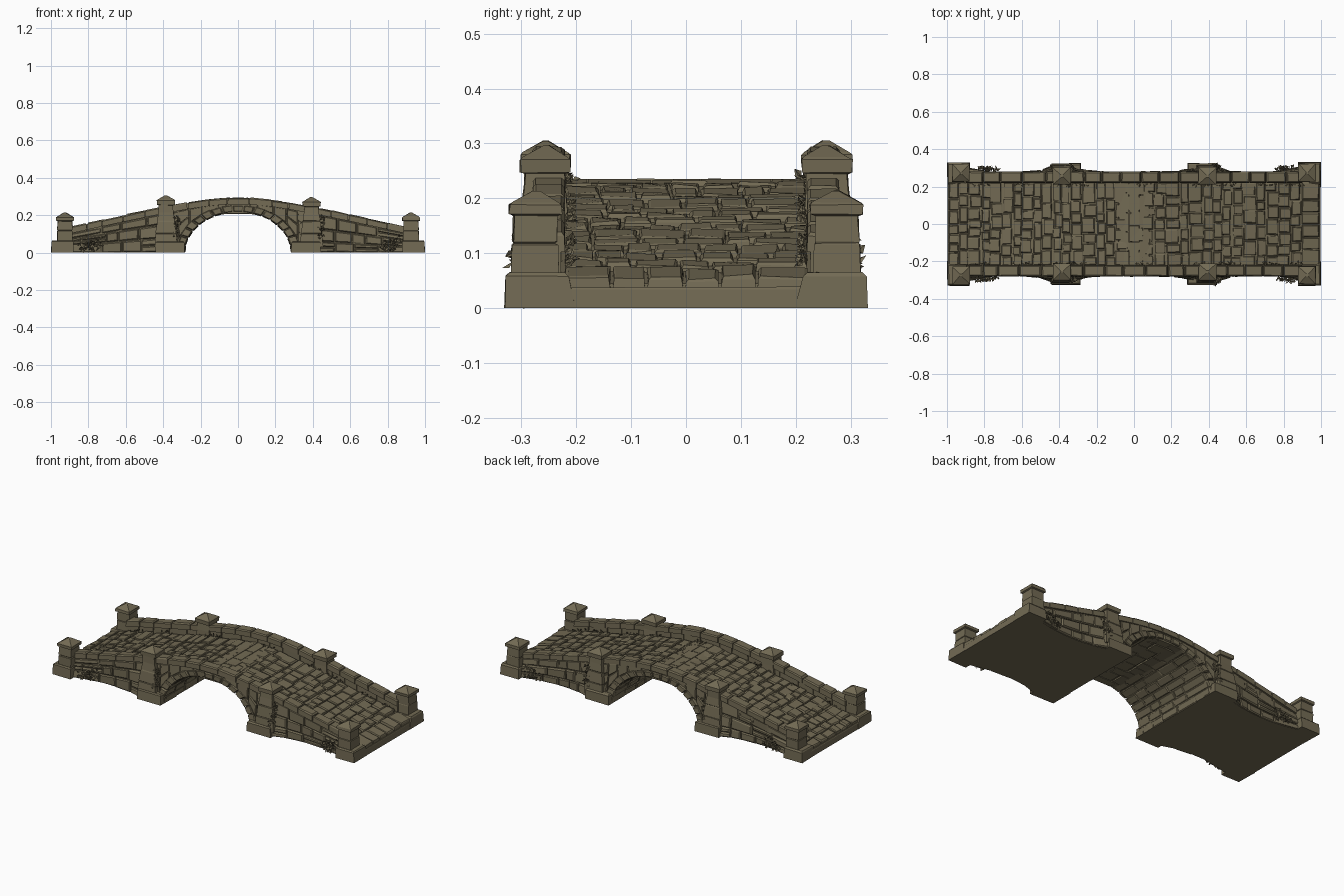
import bpy, bmesh, math, random
from mathutils import Vector

if "Cube" in bpy.data.objects:
    bpy.data.objects.remove(bpy.data.objects["Cube"])

random.seed(7)
R = random.uniform
mat = bpy.data.materials.new("weathered stone")
mat.diffuse_color = (0.17, 0.145, 0.088, 1)
mat.use_nodes = True
mat.node_tree.nodes["Principled BSDF"].inputs["Base Color"].default_value = mat.diffuse_color

A, B = 0.287, 0.221          # arch half width and rise


def top(x):                  # parapet top line
    return 0.295 - 0.23 * (math.sqrt(x * x + 0.0625) - 0.25)


def deck(x):                 # walking surface line
    return top(x) - 0.062


def arch(x, a=A, b=B):       # arch line, zero outside the opening
    return b * math.sqrt(max(0, 1 - (x / a) ** 2))


def face(x, z):              # outer wall half width, flaring towards the foot
    ax = min(abs(x), 0.9)
    fl = 0.038 * (ax / 0.4) ** 2 if ax < 0.44 else 0.03 * ((ax - 0.66) / 0.22) ** 2
    return 0.274 + fl * max(0, 1 - z / (top(x) - 0.03))


def finish(bm, name, closed=True):
    if closed:
        bmesh.ops.recalc_face_normals(bm, faces=bm.faces[:])
    me = bpy.data.meshes.new(name)
    bm.to_mesh(me)
    bm.free()
    me.materials.append(mat)
    ob = bpy.data.objects.new(name, me)
    bpy.context.collection.objects.link(ob)


def rings(bm, loops):        # skin a stack of four-sided loops and close the ends
    vs = [[bm.verts.new(p) for p in lp] for lp in loops]
    for a, b in zip(vs, vs[1:]):
        for i in range(4):
            bm.faces.new((a[i], a[(i + 1) % 4], b[(i + 1) % 4], b[i]))
    bm.faces.new(vs[0][::-1])
    bm.faces.new(vs[-1])


def stone(bm, f, u0, u1, v0, v1, w0, w1, vs=1.0, c=0.005, gap=0.0015, j=0.002):
    # chamfered block in mapped space; vs converts lengths to v units
    loops = []
    for w, i in ((w0, gap), (w1 - c, gap), (w1, gap + c)):
        lp = []
        for u, v, su, sv in ((u0, v0, 1, 1), (u1, v0, -1, 1), (u1, v1, -1, -1), (u0, v1, 1, -1)):
            k = j if w != w0 else 0
            du = su * (i + R(0, k))
            dv = sv * (i + R(0, k)) * vs
            lp.append(f(u + du, v + dv, w + R(-k, k) * 0.7))
        loops.append(lp)
    rings(bm, loops)


def cuts(a, b, lo, hi):      # random joints from a to b
    out = [a]
    while b - out[-1] > hi * 1.3:
        out.append(out[-1] + R(lo, hi))
    return list(zip(out, out[1:] + [b]))


# solid core with the arch opening
bm = bmesh.new()
xs = [0.985, 0.9, 0.85, 0.8, 0.7, 0.6, 0.5, 0.44, 0.4, 0.34]
xs = [-x for x in xs] + [-A * math.cos(math.pi * i / 24) for i in range(25)] + xs[::-1]
sec = []
for x in xs:
    b, t = arch(x), deck(x) - 0.012
    yb, yt = face(x, b) - 0.01, face(x, t) - 0.01
    sec.append([(x, -yb, b), (x, yb, b), (x, yt, t), (x, -yt, t)])
rings(bm, sec)
finish(bm, "bridge_core")

# deck paving
bm = bmesh.new()
on_deck = lambda u, v, w: Vector((u, v, deck(u) + w))
for x0, x1 in cuts(-0.992, 0.992, 0.045, 0.08):
    for y0, y1 in cuts(-0.223, 0.223, 0.045, 0.09):
        d = R(-0.008, 0.008)
        e = 0 if abs(x0) > 0.93 or abs(x1) > 0.93 else d
        stone(bm, on_deck, x0 + e, x1 + e, y0, y1, -0.025, R(-0.004, 0.003), j=0.004, c=0.004)
finish(bm, "deck_paving")

# parapets and coping, both sides
bm = bmesh.new()
cop = bmesh.new()
for s in (-1, 1):
    wall_map = lambda u, v, w: Vector((u, s * v, top(u) + w))
    for x0, x1 in cuts(-0.9, 0.9, 0.08, 0.13):
        stone(bm, wall_map, x0, x1, 0.224 + R(0, .003), 0.273, -0.085, -0.03, c=0.003)
    for x0, x1 in cuts(-0.9, 0.9, 0.08, 0.13):
        stone(cop, wall_map, x0, x1, 0.219, 0.282, -0.036, R(-.003, .002), c=0.006)
finish(bm, "parapet_blocks")
finish(cop, "parapet_coping")

# side wall masonry: wings and spandrels
bm = bmesh.new()
for s in (-1, 1):
    def side(u, v, w):
        b = arch(u, A + 0.045, B + 0.032)
        z = b + v * (top(u) - 0.036 - b)
        return Vector((u, s * (face(u, z) + w), z))
    for m in (-1, 1):
        row = 0
        for k in range(3):
            nxt = 1 if k == 2 else row + R(0.29, 0.38)
            for a, b in cuts(0.42, 0.9, 0.06, 0.14):
                u0, u1 = sorted((m * a, m * b))
                h = top(u0) - 0.036
                if R(0, 1) < 0.3:        # some stones are split in two
                    mid = (row + nxt) / 2
                    stone(bm, side, u0, u1, row, mid, -0.02, R(-.003, .004), 1 / h)
                    stone(bm, side, u0, u1, mid, nxt, -0.02, R(-.003, .004), 1 / h)
                else:
                    stone(bm, side, u0, u1, row, nxt, -0.02, R(-.003, .005), 1 / h)
            row = nxt
        for a, b, n in ((0.1, 0.19, 1), (0.19, 0.26, 1), (0.26, 0.32, 2), (0.32, 0.36, 3)):
            u0, u1 = sorted((m * a, m * b))
            for k in range(n):
                stone(bm, side, u0, u1, k / n, (k + 1) / n, -0.02, R(-.003, .003), 8, c=0.003)
finish(bm, "side_wall_masonry")

# arch ring stones on both faces
bm = bmesh.new()
N = 17
L = math.pi * 0.25
for s in (-1, 1):
    def ring_map(u, v, w):
        t = u / 0.25
        x, z = (A + v) * math.cos(t), (B + v * 0.75) * math.sin(t)
        return Vector((x, s * (face(x, z) + w), z))
    for i in range(N):
        stone(bm, ring_map, L * i / N, L * (i + 1) / N, -0.004, 0.045 + R(-.004, .004),
              -0.03, R(0.003, 0.008), c=0.004)
finish(bm, "arch_ring_stones")

# arch underside stones
bm = bmesh.new()


def vault(u, v, w):
    t = u / 0.25
    x, z = (A - w) * math.cos(t), (B - w) * math.sin(t)
    return Vector((x, v * face(x, z) / 0.274, z))


for i in range(N):
    for y0, y1 in cuts(-0.268, 0.268, 0.07, 0.13):
        stone(bm, vault, L * i / N, L * (i + 1) / N, y0, y1, -0.015, R(0.002, 0.006), c=0.004)
finish(bm, "arch_vault_stones")


def tower(bm, cx, s, levels):     # stacked square profile: z, half x, inner y, outer y
    loops = []
    for z, hx, yi, yo in levels:
        loops.append([(cx + p * hx + R(-.002, .002), s * (y + R(-.002, .002)), z + (R(-.001, .001) if z else 0))
                      for p, y in ((-1, yi), (1, yi), (1, yo), (-1, yo))])
    rings(bm, loops)


# posts, buttresses and footings
mid = bmesh.new()
end = bmesh.new()
foot = bmesh.new()
for s in (-1, 1):
    for cx, dz in ((-0.385, 0.003), (0.393, -0.006)):
        m = 1 if cx > 0 else -1
        tower(mid, cx, s, [(0.03, 0.062, .2, .318), (0.10, 0.056, .2, .312), (0.102, 0.053, .2, .308),
                           (0.104, 0.056, .2, .311), (0.165, 0.048, .2, .304), (0.168, 0.045, .2, .3),
                           (0.171, 0.046, .215, .302), (0.215, 0.04, .218, .296),
                           (0.25 + dz, 0.038, .22, .294), (0.253 + dz, 0.047, .211, .302),
                           (0.276 + dz, 0.048, .21, .303), (0.281 + dz, 0.042, .216, .297),
                           (0.302 + dz, 0.006, .25, .262)])
        tower(foot, m * 0.363, s, [(0, 0.079, .18, .325), (0.054, 0.077, .18, .324), (0.06, 0.07, .18, .317)])
    for m in (-1, 1):
        tower(end, m * 0.925, s, [(0.05, 0.042, .232, .318), (0.115, 0.041, .234, .317), (0.118, 0.038, .237, .314),
                                  (0.121, 0.041, .235, .316), (0.168, 0.039, .236, .314), (0.171, 0.047, .226, .322),
                                  (0.188, 0.047, .226, .322), (0.192, 0.042, .231, .317), (0.214, 0.005, .268, .278)])
        tower(foot, m * 0.938, s, [(0, 0.061, .2, .33), (0.058, 0.059, .215, .328), (0.065, 0.053, .222, .321)])
for m in (-1, 1):
    tower(foot, m * 0.965, 1, [(0, 0.033, -.24, .24), (0.034, 0.032, -.24, .24), (0.038, 0.028, -.24, .24)])
finish(mid, "middle_posts")
finish(end, "end_posts")
finish(foot, "footings")


# small pointed folded leaves
def leaf(bm, p, s, size):
    d = Vector((R(-1, 1), s * R(0, 1), R(-0.6, 1))).normalized()
    n = d.cross(Vector((R(-1, 1), R(-1, 1), R(-1, 1)))).normalized()
    up = d.cross(n) * size * 0.15
    a, b = bm.verts.new(p), bm.verts.new(p + d * size)
    l = bm.verts.new(p + d * size * 0.45 + n * size * 0.35 + up)
    r = bm.verts.new(p + d * size * 0.45 - n * size * 0.35 + up)
    bm.faces.new((a, l, b))
    bm.faces.new((a, b, r))


# ivy on the walls: x range, height range, leaf count
ivy = bmesh.new()
for s in (-1, 1):
    for x0, x1, z0, z1, n in ((-0.85, -0.72, 0.01, 0.08, 65), (-0.35, -0.31, 0.08, 0.19, 40),
                              (0.42, 0.47, 0.07, 0.19, 45), (0.75, 0.87, 0.01, 0.09, 65)):
        for _ in range(n):
            x = random.triangular(x0, x1)
            z = z0 + (z1 - z0) * R(0, 1) * (0.4 + 0.6 * (x - x0) / (x1 - x0) if z0 < 0.05 else 1)
            y = face(x, z) + R(0, 0.016)
            leaf(ivy, Vector((x, s * y, z)), s, R(0.014, 0.026))
finish(ivy, "ivy_leaves", False)

# tufts along the deck edges
tuft = bmesh.new()
for s in (-1, 1):
    for cx in (-0.82, -0.6, -0.36, -0.3, 0.05, 0.36, 0.5, 0.72, 0.86):
        for _ in range(14):
            x = cx + R(-0.05, 0.05)
            leaf(tuft, Vector((x, s * R(0.208, 0.222), deck(x) + R(-0.002, 0.008))), -s, R(0.01, 0.02))
finish(tuft, "edge_tufts", False)
